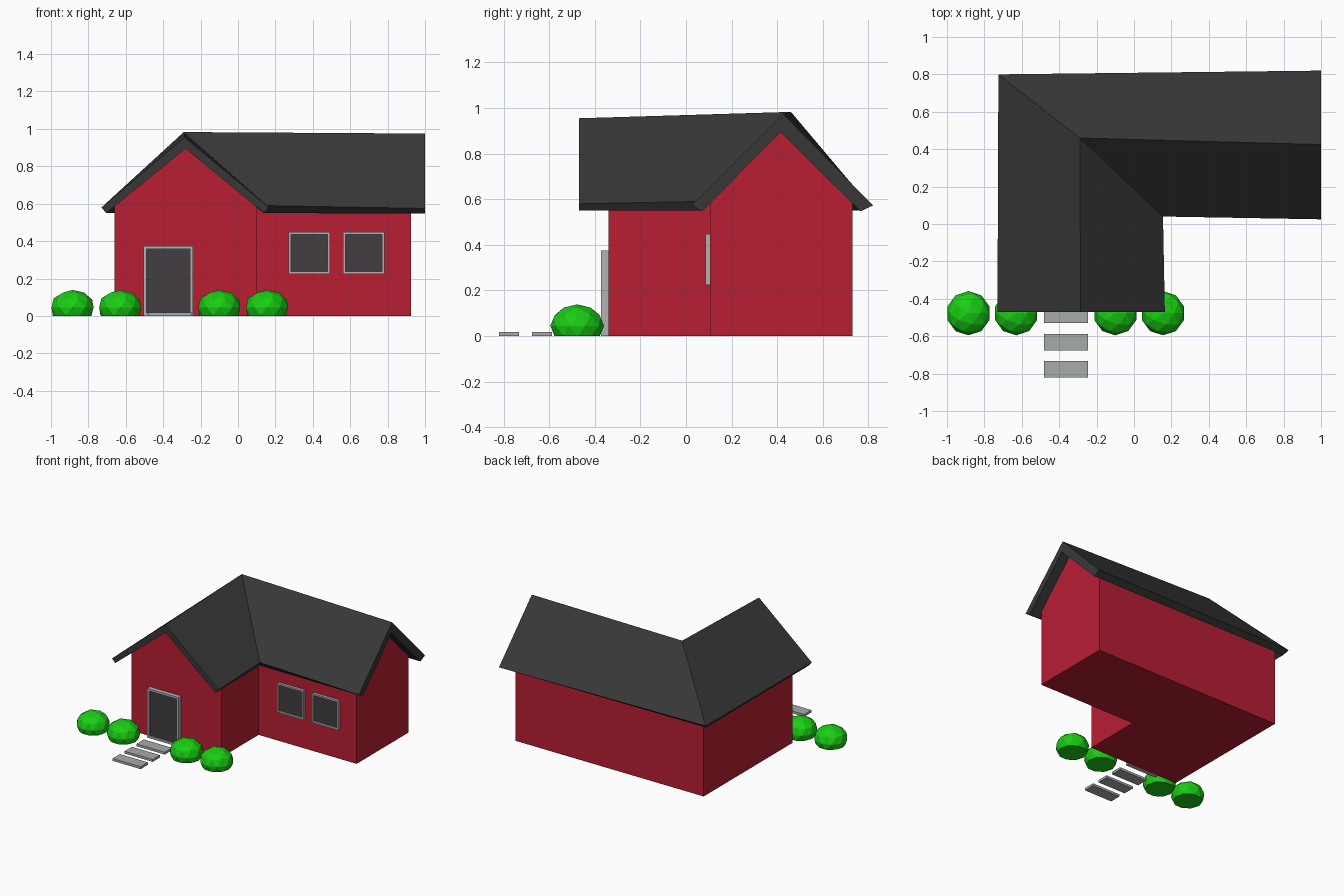
import bpy, bmesh
from mathutils import Matrix, Vector

if "Cube" in bpy.data.objects:
    bpy.data.objects.remove(bpy.data.objects["Cube"])


def material(name, rgb):
    m = bpy.data.materials.new(name)
    m.diffuse_color = (*rgb, 1)
    m.use_nodes = True
    m.node_tree.nodes["Principled BSDF"].inputs["Base Color"].default_value = m.diffuse_color
    return m


RED = material("red_paint", (0.48, 0.013, 0.033))
ROOF = material("dark_shingle", (0.04, 0.039, 0.04))
GLASS = material("dark_panel", (0.055, 0.048, 0.052))
TRIM = material("trim_grey", (0.45, 0.45, 0.45))
STONE = material("stone_grey", (0.38, 0.41, 0.40))
GREEN = material("leaf_green", (0.01, 0.62, 0.007))


def finish(bm, name, mat):
    bmesh.ops.recalc_face_normals(bm, faces=bm.faces)
    mesh = bpy.data.meshes.new(name)
    bm.to_mesh(mesh)
    bm.free()
    mesh.materials.append(mat)
    ob = bpy.data.objects.new(name, mesh)
    bpy.context.collection.objects.link(ob)
    return ob


def loft(name, sections, mat):
    """Bridge matching closed sections and cap both ends."""
    bm = bmesh.new()
    rings = [[bm.verts.new(p) for p in s] for s in sections]
    n = len(rings[0])
    for a, b in zip(rings, rings[1:]):
        for i in range(n):
            j = (i + 1) % n
            bm.faces.new((a[i], a[j], b[j], b[i]))
    bm.faces.new(rings[0])
    bm.faces.new(rings[-1])
    return finish(bm, name, mat)


def box(name, lo, hi, mat):
    lo, hi = Vector(lo), Vector(hi)
    bm = bmesh.new()
    bmesh.ops.create_cube(bm, size=1, matrix=Matrix.Translation((lo + hi) / 2)
                          @ Matrix.Diagonal((*(hi - lo), 1)))
    return finish(bm, name, mat)


def framed_panel(name, x0, x1, z0, z1, y_front, y_back, w):
    """Rectangular trim with a mitred border around a recessed panel."""
    def rect(d, y):
        return [(x0 + d, y, z0 + d), (x1 - d, y, z0 + d),
                (x1 - d, y, z1 - d), (x0 + d, y, z1 - d)]
    bm = bmesh.new()
    rings = [[bm.verts.new(p) for p in rect(d, y)]
             for d, y in ((0, y_back), (0, y_front), (w, y_front), (w, y_back))]
    for k in range(4):
        a, b = rings[k], rings[(k + 1) % 4]
        for i in range(4):
            bm.faces.new((a[i], a[(i + 1) % 4], b[(i + 1) % 4], b[i]))
    finish(bm, name + "_frame", TRIM)
    box(name + "_panel", (x0 + w, y_front + 0.012, z0 + w), (x1 - w, y_back, z1 - w), GLASS)


# Walls: gabled section swept from the front, round the corner, to the right
def wall_section(outer, ridge, inner):
    profile = ((outer, 0), (outer, 0.59), (ridge, 0.905), (inner, 0.59), (inner, 0))
    return [(*xy, z) for xy, z in profile]


loft("walls", [
    wall_section((-0.66, -0.34), (-0.28, -0.34), (0.10, -0.34)),
    wall_section((-0.66, 0.73), (-0.28, 0.415), (0.10, 0.105)),
    wall_section((0.925, 0.73), (0.925, 0.415), (0.925, 0.105)),
], RED)

# Roof: thick bent gable, order = outer tip, ridge, inner tip, then underside
loft("roof", [
    [(-0.73, -0.47, 0.58), (-0.285, -0.47, 0.955), (0.165, -0.47, 0.58),
     (0.14, -0.47, 0.55), (-0.28, -0.47, 0.895), (-0.705, -0.47, 0.55)],
    [(-0.725, 0.80, 0.58), (-0.29, 0.46, 0.983), (0.155, 0.04, 0.59),
     (0.135, 0.07, 0.55), (-0.28, 0.415, 0.90), (-0.705, 0.765, 0.55)],
    [(1.0, 0.82, 0.573), (1.0, 0.425, 0.975), (1.0, 0.025, 0.575),
     (1.0, 0.07, 0.547), (1.0, 0.415, 0.895), (1.0, 0.765, 0.547)],
], ROOF)

# Door and windows
framed_panel("door", -0.505, -0.24, 0.0, 0.375, -0.372, -0.34, 0.016)
for i, x in enumerate((0.27, 0.562)):
    framed_panel(f"window_{i + 1}", x, x + 0.222, 0.224, 0.448, 0.085, 0.105, 0.013)

# Stepping stones
for i in range(3):
    y = -0.82 + 0.145 * i
    box(f"path_stone_{i + 1}", (-0.482, y, 0), (-0.245, y + 0.088, 0.018), STONE)

# Bushes: faceted domes sliced flat at the ground
for i, x in enumerate((-0.885, -0.63, -0.10, 0.155)):
    bm = bmesh.new()
    bmesh.ops.create_icosphere(bm, subdivisions=2, radius=1,
                               matrix=Matrix.Translation((x, -0.477, 0.045))
                               @ Matrix.Diagonal((0.118, 0.118, 0.094, 1)))
    cut = bmesh.ops.bisect_plane(bm, geom=bm.verts[:] + bm.edges[:] + bm.faces[:],
                                 plane_co=(0, 0, 0), plane_no=(0, 0, -1), clear_outer=True)
    bmesh.ops.contextual_create(
        bm, geom=[e for e in cut["geom_cut"] if isinstance(e, bmesh.types.BMEdge)])
    finish(bm, f"bush_{i + 1}", GREEN)
